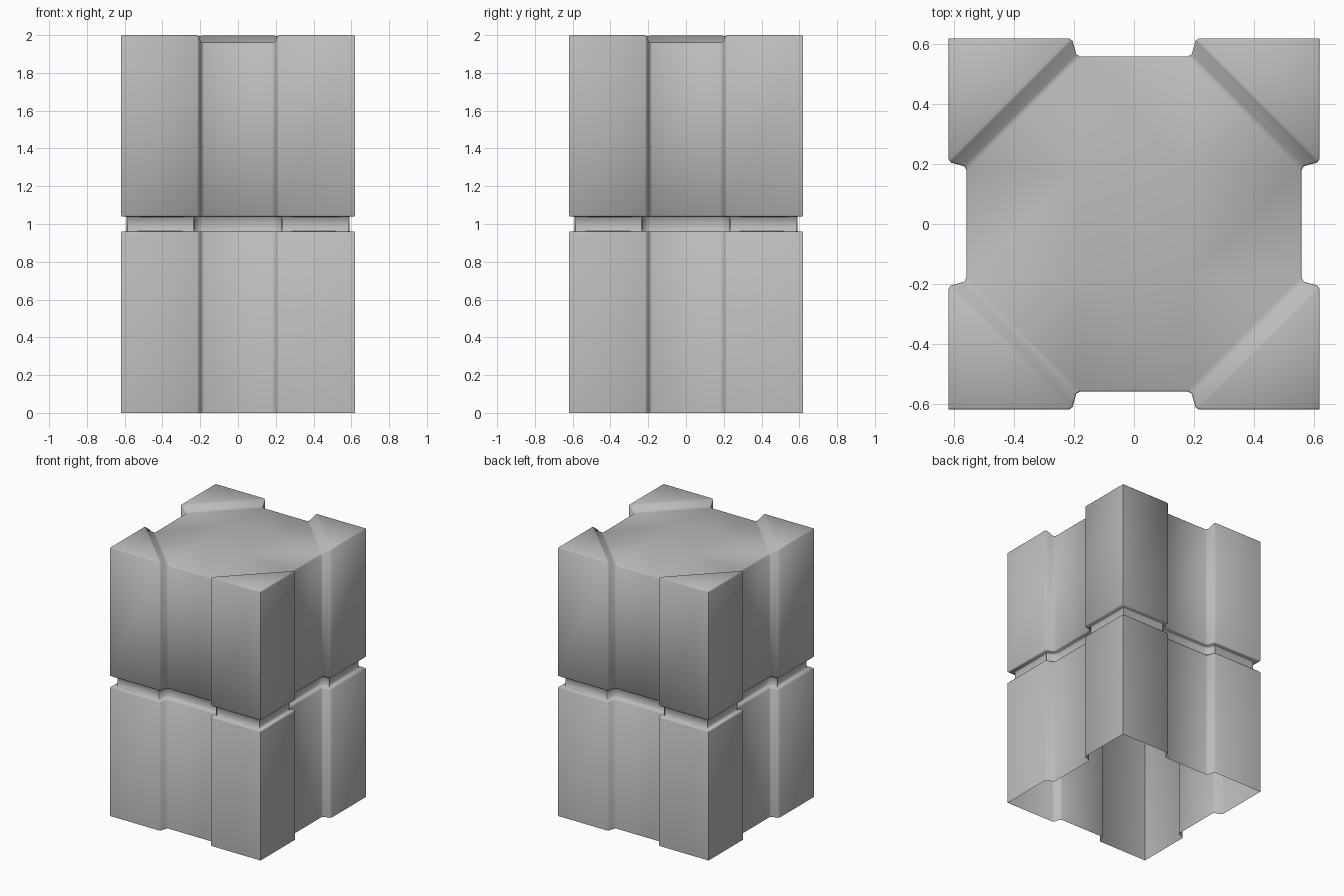
import bpy, bmesh, math
from mathutils import Vector

if "Cube" in bpy.data.objects:
    bpy.data.objects.remove(bpy.data.objects["Cube"])

# Half of one corner block's outline (x, y) and the height of its top rim
HALF = [((0.56, 0.18), 1.96), ((0.567, 0.193), 1.966),
        ((0.611, 0.205), 1.993), ((0.62, 0.217), 2.0)]
CORNER = [((0.62, 0.62), 2.0)]
QUADRANT = HALF + CORNER + [((y, x), z) for (x, y), z in reversed(HALF)]
N = len(QUADRANT)


def turn(p, q):
    """Rotate a point by q quarter turns."""
    x, y = p
    for _ in range(q):
        x, y = -y, x
    return Vector((x, y))


outline = [turn(p, q) for q in range(4) for p, z in QUADRANT]
rim = [z for q in range(4) for p, z in QUADRANT]


def inset(points, d):
    """Move a counter-clockwise outline inward by d."""
    out = []
    for i, p in enumerate(points):
        a = (p - points[i - 1]).normalized()
        b = (points[(i + 1) % len(points)] - p).normalized()
        na, nb = Vector((-a.y, a.x)), Vector((-b.y, b.x))
        out.append(p + (na + nb) * d / (1 + na.dot(nb)))
    return out


bm = bmesh.new()


def ring(d, heights):
    return [bm.verts.new((p.x, p.y, z)) for p, z in zip(inset(outline, d), heights)]


# Walls, open at the bottom, with a groove around the middle
total = len(outline)
levels = [(0, 0), (0, 0.954), (0.006, 0.961), (0.032, 0.961), (0.036, 0.965),
          (0.036, 1.035), (0.032, 1.039), (0.006, 1.039), (0, 1.046)]
rings = [ring(d, [z] * total) for d, z in levels]
rings.append(ring(0, [z - 0.006 for z in rim]))
rings.append(ring(0.006, rim))
for low, high in zip(rings, rings[1:]):
    for i in range(total):
        j = (i + 1) % total
        bm.faces.new((low[i], low[j], high[j], high[i]))

# Top: raised corner triangles, their slopes, and a gently raised centre
top = rings[-1]
quads = [top[q * N:(q + 1) * N] for q in range(4)]
centre = [bm.verts.new((*turn((0.18, 0.18), q), 1.998)) for q in range(4)]
for q, v in enumerate(quads):
    nxt = (q + 1) % 4
    bm.faces.new((v[3], v[4], v[5]))
    for k in range(3):
        bm.faces.new((v[k], v[k + 1], v[7 - k], v[8 - k]))
    bm.faces.new((centre[q], v[0], v[8]))
    bm.faces.new((centre[q], v[8], quads[nxt][0], centre[nxt]))
bm.faces.new(centre)

mesh = bpy.data.meshes.new("pillar_block")
bm.to_mesh(mesh)
bm.free()
pillar = bpy.data.objects.new("pillar_block", mesh)
bpy.context.collection.objects.link(pillar)

# Plain grey surface
grey = bpy.data.materials.new("stone_grey")
grey.diffuse_color = (0.5, 0.5, 0.5, 1)
grey.use_nodes = True
grey.node_tree.nodes["Principled BSDF"].inputs["Base Color"].default_value = grey.diffuse_color
mesh.materials.append(grey)

# Smooth shading that keeps the square corners sharp
bpy.context.view_layer.objects.active = pillar
pillar.select_set(True)
bpy.ops.object.shade_smooth_by_angle(angle=math.radians(55))
